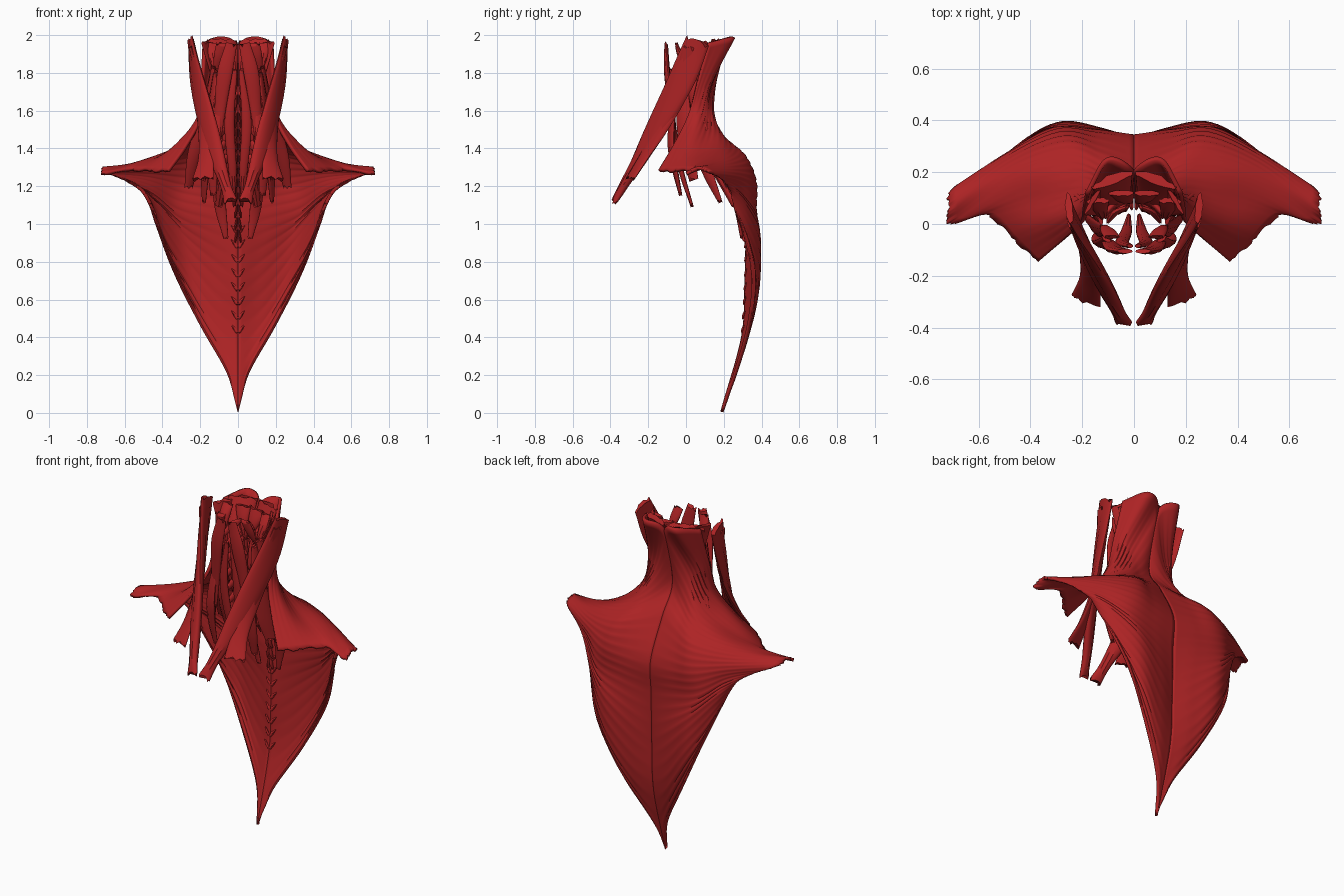
import bpy, bmesh, math, random
from mathutils import Vector

random.seed(4)
red = bpy.data.materials.new("muscle_red")
red.diffuse_color = (0.42, 0.017, 0.018, 1)


def spline(keys, n):
    """Resample keys to n + 1 points with a Catmull-Rom curve."""
    k = [Vector(p) for p in keys]
    k = [2 * k[0] - k[1]] + k + [2 * k[-1] - k[-2]]
    out = []
    for j in range(n + 1):
        u = j / n * (len(k) - 3)
        i = min(int(u), len(k) - 4)
        t = u - i
        a, b, c, d = k[i:i + 4]
        out.append(0.5 * (2 * b + (c - a) * t + (2 * a - 5 * b + 4 * c - d) * t * t
                          + (3 * b - a - 3 * c + d) * t ** 3))
    return out


def finish(name, bm, thick=0):
    """Turn a bmesh into a mirrored, smooth, red object."""
    bmesh.ops.recalc_face_normals(bm, faces=bm.faces)
    me = bpy.data.meshes.new(name)
    bm.to_mesh(me)
    bm.free()
    ob = bpy.data.objects.new(name, me)
    bpy.context.collection.objects.link(ob)
    me.materials.append(red)
    if thick:
        s = ob.modifiers.new("thickness", 'SOLIDIFY')
        s.thickness = thick
        s.offset = 0
    m = ob.modifiers.new("other_side", 'MIRROR')
    m.use_mirror_merge = False
    bpy.context.view_layer.objects.active = ob
    ob.select_set(True)
    bpy.ops.object.shade_smooth_by_angle(angle=math.radians(45))
    ob.select_set(False)


def strap(name, keys, widths, side0, side1, thick=0.014, steps=20, sides=18, fray=0.012):
    """Flat muscle belly swept along a path; widths are half widths."""
    bm = bmesh.new()
    path = spline(keys, steps)
    ws = spline([(w, 0, 0) for w in widths], steps)
    jag = [random.uniform(-fray, fray) for _ in range(sides)]
    rings = []
    for j, p in enumerate(path):
        f = j / steps
        t = (path[min(j + 1, steps)] - path[max(j - 1, 0)]).normalized()
        s = Vector(side0).lerp(Vector(side1), f)
        s = (s - t * s.dot(t)).normalized()
        n = t.cross(s)
        h = thick * (0.55 + 0.45 * math.sin(math.pi * f))
        ring = []
        for i in range(sides):
            a = math.tau * i / sides
            r = 1 + 0.09 * math.cos(i * math.pi)
            q = p + s * ws[j].x * math.cos(a) + n * h * r * math.sin(a)
            if j in (0, steps):
                q += t * jag[i]
            ring.append(bm.verts.new(q))
        rings.append(ring)
    for a, b in zip(rings, rings[1:]):
        for i in range(sides):
            k = (i + 1) % sides
            bm.faces.new((a[i], a[k], b[k], b[i]))
    bm.faces.new(rings[0])
    bm.faces.new(rings[-1])
    finish(name, bm)


# Trapezius: fan of fibres running from the spine to the shoulder
upper = [
    [(.18, .12, 1.96), (.19, .06, 1.75), (.2, .01, 1.57), (.27, -.06, 1.42), (.37, -.145, 1.275)],
    [(.1, .25, 1.99), (.16, .12, 1.75), (.21, .07, 1.56), (.32, .01, 1.42), (.47, -.05, 1.28)],
    [(0, .2, 1.93), (.1, .125, 1.68), (.2, .13, 1.5), (.35, .1, 1.385), (.575, .04, 1.285)],
    [(0, .12, 1.6), (.1, .165, 1.5), (.23, .22, 1.42), (.43, .185, 1.355), (.71, .0, 1.265)],
    [(0, .22, 1.42), (.13, .27, 1.38), (.27, .31, 1.35), (.48, .23, 1.315), (.715, .06, 1.295)],
]
lower = [
    [(0, .33, 1.2), (.15, .35, 1.21), (.3, .36, 1.23), (.48, .27, 1.26), (.71, .12, 1.275)],
    [(0, .325, 1.0), (.16, .355, 1.04), (.33, .36, 1.09), (.46, .28, 1.18), (.6, .19, 1.235)],
    [(0, .318, .7), (.12, .36, .79), (.28, .385, .93), (.41, .325, 1.07), (.52, .23, 1.19)],
    [(0, .3, .4), (.12, .345, .5), (.26, .38, .7), (.38, .33, .9), (.47, .25, 1.12)],
    [(0, .19, .005), (.05, .26, .2), (.2, .335, .47), (.34, .36, .76), (.44, .29, 1.03)],
]
NU, NV = 28, 90
fibres = [spline(f, NU) for f in upper + lower]
cols = [spline([f[i] for f in fibres], NV) for i in range(NU + 1)]
bm = bmesh.new()
grid = []
for j in range(NV + 1):
    row = []
    ragged = random.uniform(-.012, .006)
    for i in range(NU + 1):
        p = cols[i][j].copy()
        f = i / NU
        p.y += 0.003 * math.sin(j * 2.1) * math.sin(math.pi * f)
        if i == NU:
            p += (p - cols[i - 1][j]).normalized() * ragged
        p.x = max(p.x, 0)
        row.append(bm.verts.new(p))
    grid.append(row)
for a, b in zip(grid, grid[1:]):
    for i in range(NU):
        bm.faces.new((a[i], a[i + 1], b[i + 1], b[i]))
finish("trapezius", bm, 0.018)

X, Y = (1, 0, 0), (0, 1, 0)
# Front neck straps reaching the breastbone and collarbone
strap("sternal_neck_strap", [(.25, .06, 1.965), (.215, -.03, 1.75), (.14, -.19, 1.45),
      (.07, -.32, 1.22), (.04, -.38, 1.12)], [.065, .075, .06, .03, .036], (.15, 1, .2), (1, .3, 0), .026)
strap("collarbone_neck_strap", [(.25, .03, 1.93), (.21, -.03, 1.72), (.175, -.14, 1.5),
      (.17, -.22, 1.36), (.185, -.295, 1.24)], [.045, .055, .05, .045, .06], (.1, 1, .2), (1, .4, 0), .018)

# Deep muscles in front of the spine
strap("long_head_muscle", [(.035, -.105, 1.95), (.07, -.1, 1.8), (.095, -.075, 1.6), (.11, -.06, 1.4)],
      [.03, .04, .03, .014], X, (1, .3, 0), .016)
strap("long_neck_muscle", [(.015, -.085, 1.82), (.045, -.07, 1.55), (.03, -.03, 1.3), (.02, .03, 1.1)],
      [.012, .026, .022, .008], X, X)
strap("front_rib_muscle", [(.105, -.06, 1.68), (.125, -.08, 1.45), (.135, -.06, 1.3), (.13, -.03, 1.16)],
      [.02, .035, .03, .018], (1, .5, 0), (1, .3, 0))
strap("middle_rib_muscle", [(.12, -.02, 1.8), (.15, -.01, 1.55), (.17, .01, 1.38), (.19, .04, 1.24)],
      [.02, .045, .045, .03], (.4, 1, 0), (.6, .8, 0))
strap("rear_rib_muscle", [(.125, .03, 1.62), (.16, .07, 1.4), (.175, .12, 1.26), (.18, .18, 1.12)],
      [.015, .03, .03, .014], (.3, 1, 0), (.6, .8, 0))

# Back neck muscles under the trapezius
strap("shoulder_blade_lifter", [(.13, .02, 1.83), (.165, .06, 1.6), (.23, .14, 1.38), (.26, .22, 1.2)],
      [.025, .035, .035, .024], (.3, 1, 0), (1, -.3, 0), .018)
strap("head_splint_muscle", [(.16, .09, 1.96), (.11, .08, 1.7), (.055, .125, 1.42), (.025, .27, 1.14)],
      [.065, .045, .04, .02], (-.6, 1, 0), X)
strap("neck_splint_muscle", [(.13, .04, 1.82), (.11, .1, 1.48), (.1, .25, 1.15), (.065, .295, .93)],
      [.02, .028, .035, .014], (.3, 1, 0), X)
strap("deep_spinal_muscle", [(.085, .17, 1.97), (.065, .075, 1.72), (.055, .11, 1.42), (.1, .26, 1.1)],
      [.085, .05, .04, .02], (1, -.4, 0), X, .034)

# Short muscles at the base of the skull
strap("skull_base_straight", [(.05, .12, 1.95), (.035, .1, 1.87), (.015, .09, 1.78)], [.05, .035, .012], X, X, .02)
strap("skull_base_oblique", [(.14, .09, 1.95), (.13, .06, 1.89), (.12, .03, 1.83)], [.045, .03, .015], X, X, .02)
strap("neck_turner", [(.12, .03, 1.84), (.07, .08, 1.8), (.015, .095, 1.76)], [.015, .03, .015], (0, 0, 1), (0, 0, 1))
strap("side_skull_muscle", [(.085, -.05, 1.95), (.1, -.03, 1.89), (.115, -.01, 1.83)], [.03, .028, .015], X, X)

# Small repeated links between the neck vertebrae
spine = spline([(0, .07, 1.78), (0, .085, 1.5), (0, .19, 1.3), (0, .29, 1.1), (0, .31, .9)], 12)
for i, (a, b) in enumerate(zip(spine, spine[1:])):
    strap(f"spine_link_{i + 1}", [a + Vector((.005, 0, 0)), (a + b) / 2 + Vector((.01, -.004, 0)),
          b + Vector((.016, .006, 0))], [.014, .014, .004], Y, Y, .006, 6, 8, .004)
for i in range(7):
    z = 1.8 - i * .085
    strap(f"neck_link_{i + 1}", [(.1, .01 + .006 * i, z), (.07, .045 + .008 * i, z + .05), (.025, .065 + .01 * i, z + .09)],
          [.01, .024, .01], (0, 0, 1), (0, 0, 1), .011, 8, 10, .004)
# Thin tendon slips along the back midline
for i in range(9):
    z = .95 - i * .075
    y = .318 if z > .7 else .318 - (.7 - z) * .06
    strap(f"back_slip_{i + 1}", [(.004, y - .006, z), (.018, y - .002, z + .02), (.034, y + .006, z + .04)],
          [.008, .008, .002], (0, 0, 1), (0, 0, 1), .006, 6, 8, .003)
